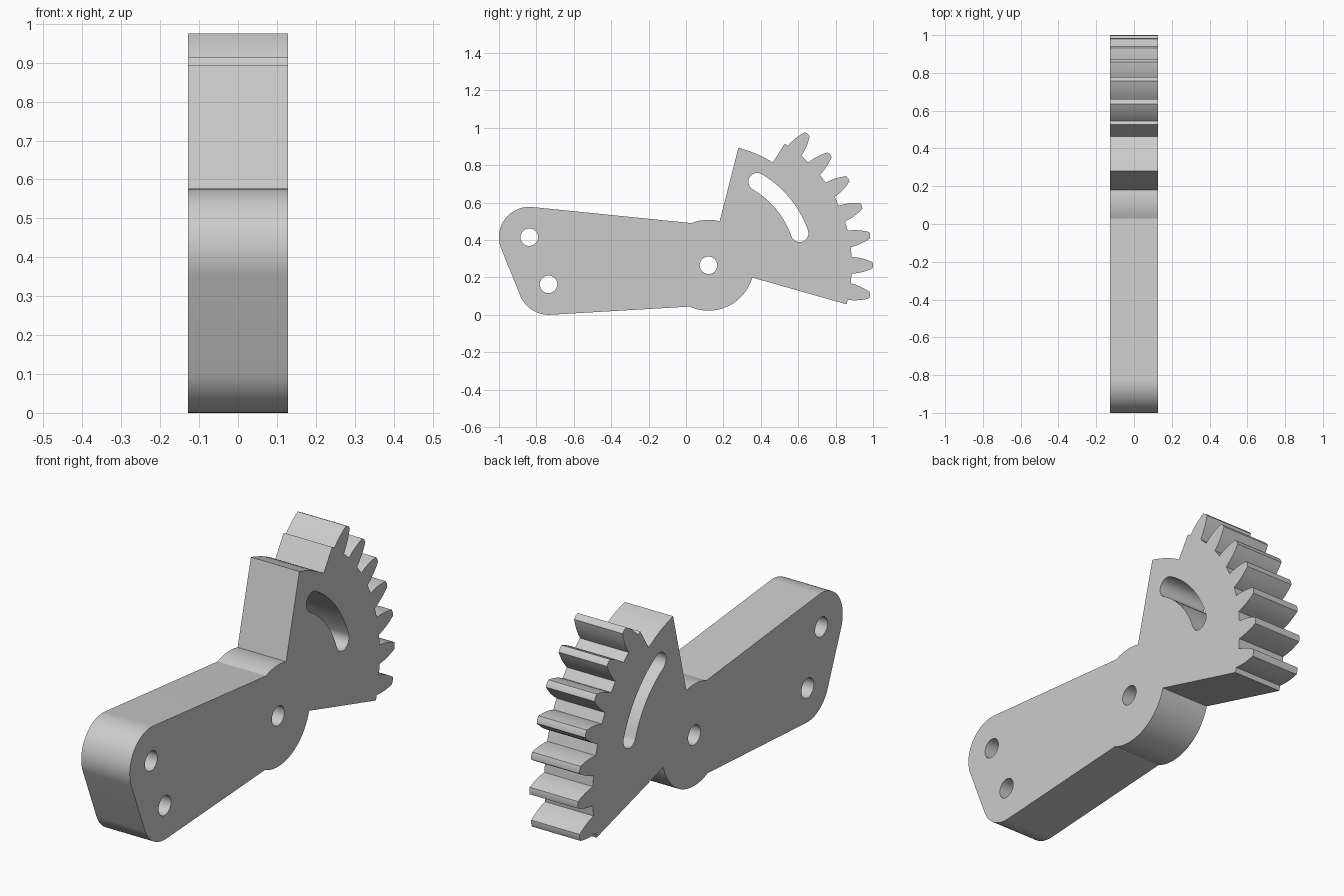
import bpy
import bmesh
from math import cos, sin, radians

cube = bpy.data.objects.get("Cube")
if cube:
    bpy.data.objects.remove(cube, do_unlink=True)

HALF_WIDTH = 0.128
HUB = (0.12, 0.265)
END_TOP, END_LOW = (-0.838, 0.415), (-0.735, 0.163)
END_R, HUB_R, HOLE_R = 0.162, 0.243, 0.047
RIM_R, ROOT_R, TIP_R = 0.648, 0.767, 0.88
SLOT_R, PITCH = 0.517, 10.6


def polar(centre, r, deg):
    return (centre[0] + r * cos(radians(deg)), centre[1] + r * sin(radians(deg)))


def arc(centre, r, start, end, step=5):
    n = max(1, round(abs(end - start) / step))
    return [polar(centre, r, start + (end - start) * i / n) for i in range(n + 1)]


def tooth(mid):
    """Curved tooth flanks, given as radius and half angle, counter-clockwise."""
    flank = [(ROOT_R, 3.4), (0.795, 3.05), (0.825, 2.5), (0.855, 1.75), (0.877, 1.1)]
    lower = [polar(HUB, r, mid - a) for r, a in flank]
    upper = [polar(HUB, r, mid + a) for r, a in reversed(flank)]
    return lower + [polar(HUB, TIP_R, mid)] + upper


# Outer outline, counter-clockwise from the rounded end of the arm
outline = arc(END_TOP, END_R, 84, 202.6) + arc(END_LOW, END_R + 0.001, 202.6, 273)
outline += arc(HUB, HUB_R, 245.5, 344.3)
outline.append(polar(HUB, ROOT_R, -15.8))
for k in range(-1, 6):
    outline += tooth(PITCH * k)
outline.append(polar(HUB, ROOT_R, 57.9))
outline += arc(HUB, RIM_R, 57.9, 75.7, 3)
outline += arc(HUB, HUB_R, 75.7, 112)

# Pin holes and the curved slot
holes = [arc(c, HOLE_R, 0, 345, 15) for c in (END_TOP, END_LOW, HUB)]
slot_low, slot_high = 19.3, 59.7
slot = arc(HUB, SLOT_R + HOLE_R, slot_low, slot_high, 4)
slot += arc(polar(HUB, SLOT_R, slot_high), HOLE_R, slot_high, slot_high + 180, 15)[1:-1]
slot += arc(HUB, SLOT_R - HOLE_R, slot_high, slot_low, 4)
slot += arc(polar(HUB, SLOT_R, slot_low), HOLE_R, slot_low + 180, slot_low + 360, 15)[1:-1]

# Fill the flat profile and extrude it across the width
bm = bmesh.new()
for loop in [outline, slot] + holes:
    verts = [bm.verts.new((-HALF_WIDTH, y, z)) for y, z in loop]
    for a, b in zip(verts, verts[1:] + verts[:1]):
        bm.edges.new((a, b))
bmesh.ops.triangle_fill(bm, edges=bm.edges[:], use_beauty=True)
extruded = bmesh.ops.extrude_face_region(bm, geom=bm.faces[:], use_keep_orig=True)
top = [v for v in extruded["geom"] if isinstance(v, bmesh.types.BMVert)]
bmesh.ops.translate(bm, verts=top, vec=(2 * HALF_WIDTH, 0, 0))
bmesh.ops.recalc_face_normals(bm, faces=bm.faces[:])
mesh = bpy.data.meshes.new("gear_sector_lever")
bm.to_mesh(mesh)
bm.free()

# Plain grey material
grey = bpy.data.materials.new("light_grey")
grey.use_nodes = True
colour = (0.6, 0.6, 0.6, 1)
grey.diffuse_color = colour
grey.node_tree.nodes["Principled BSDF"].inputs["Base Color"].default_value = colour
mesh.materials.append(grey)

lever = bpy.data.objects.new("gear_sector_lever", mesh)
bpy.context.collection.objects.link(lever)
bpy.ops.object.select_all(action="DESELECT")
lever.select_set(True)
bpy.context.view_layer.objects.active = lever
bpy.ops.object.shade_smooth_by_angle(angle=radians(25))
